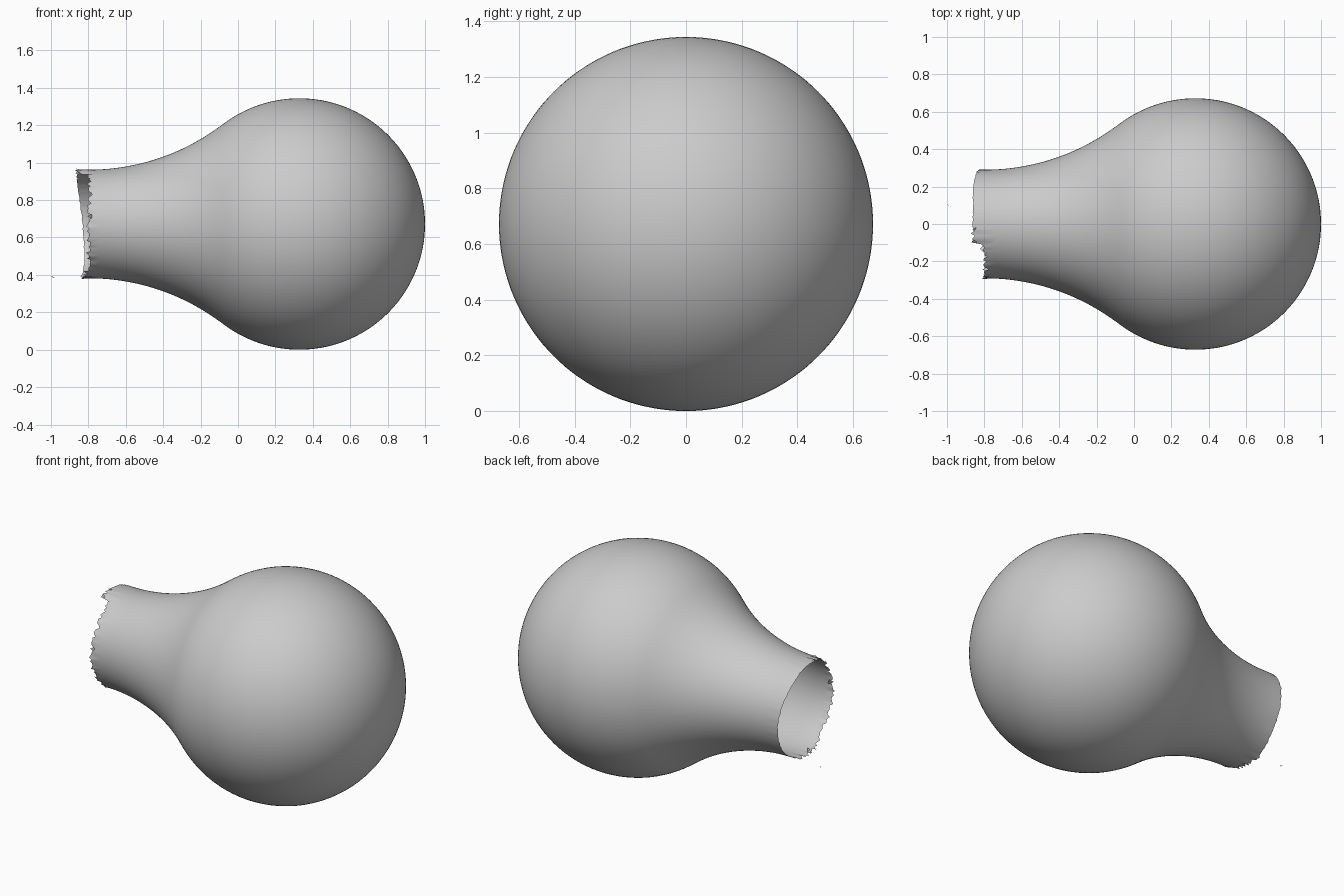
import bpy, bmesh, random
from math import sin, cos, pi, sqrt, atan2, tau

random.seed(4)
cube = bpy.data.objects.get("Cube")
if cube:
    bpy.data.objects.remove(cube)

SEG = 144
R = 0.672            # globe radius and height of the axis
GX = 0.328           # globe centre along x
NECK_R, NECK_X = 0.29, -0.8
FILLET = 1.18        # radius of the concave shoulder

glass = bpy.data.materials.new("grey glass")
glass.use_nodes = True
colour = (0.6, 0.6, 0.6, 1)
glass.diffuse_color = colour
glass.node_tree.nodes["Principled BSDF"].inputs["Base Color"].default_value = colour


def add_object(name, bm):
    mesh = bpy.data.meshes.new(name)
    bm.to_mesh(mesh)
    bm.free()
    mesh.materials.append(glass)
    obj = bpy.data.objects.new(name, mesh)
    bpy.context.collection.objects.link(obj)
    return obj


# Broken rim: x of the edge by angle in degrees (0 = back, 90 = top, 180 = front)
RIM = [(0, -0.83), (45, -0.86), (104, -0.862), (110, -0.865), (113, -0.80),
       (150, -0.79), (180, -0.805), (230, -0.80), (262, -0.83),
       (285, -0.835), (320, -0.82), (360, -0.83)]


def rim_x(deg):
    for (a, xa), (b, xb) in zip(RIM, RIM[1:]):
        if a <= deg <= b:
            return xa + (xb - xa) * (deg - a) / (b - a)


# Bulb profile: globe arc running into a tangent concave shoulder
turn = pi - atan2(FILLET + NECK_R, GX - NECK_X)
profile = []
for i in range(1, 49):
    a = turn * i / 48
    profile.append((GX + R * cos(a), R * sin(a)))
join_x = profile[-1][0]
for i in range(1, 25):
    x = join_x + (NECK_X + 0.03 - join_x) * i / 24
    profile.append((x, NECK_R + FILLET - sqrt(FILLET**2 - (x - NECK_X)**2)))

bm = bmesh.new()
tip = bm.verts.new((GX + R, 0, R))
angles = [tau * j / SEG for j in range(SEG)]
rings = [[bm.verts.new((x, r * cos(a), R + r * sin(a))) for a in angles]
         for x, r in profile]

# Jagged last ring, rougher along the front and bottom
edge = []
for j, a in enumerate(angles):
    deg = 360 * j / SEG
    rough = 0.012 if 95 < deg < 290 else 0.003
    x = rim_x(deg) + random.uniform(-rough, rough)
    r = NECK_R + random.uniform(-rough, rough) * 0.5
    edge.append(bm.verts.new((x, r * cos(a), R + r * sin(a))))
rings.append(edge)

for j in range(SEG):
    k = (j + 1) % SEG
    bm.faces.new((tip, rings[0][j], rings[0][k]))
    for p, q in zip(rings, rings[1:]):
        bm.faces.new((p[j], q[j], q[k], p[k]))
bmesh.ops.recalc_face_normals(bm, faces=bm.faces)
for f in bm.faces:
    f.smooth = True
add_object("bulb_glass", bm)

# Small flakes curling off the broken rim
bm = bmesh.new()
for deg, length in ((96, 0.02), (108, 0.03), (172, 0.02), (262, 0.025)):
    a, x = deg * tau / 360, rim_x(deg)
    points = ((x + 0.02, NECK_R, -0.05), (x - 0.003, NECK_R + 0.008, 0),
              (x + 0.02, NECK_R, 0.05), (x + length, NECK_R - 0.02, 0))
    bm.faces.new([bm.verts.new((px, r * cos(a + d), R + r * sin(a + d)))
                  for px, r, d in points])
add_object("rim_flakes", bm)

# Loose splinter beyond the neck
bm = bmesh.new()
bm.faces.new([bm.verts.new(p) for p in
              ((-1, 0.105, 0.392), (-0.98, 0.093, 0.388), (-0.988, 0.1, 0.385))])
add_object("loose_splinter", bm)
